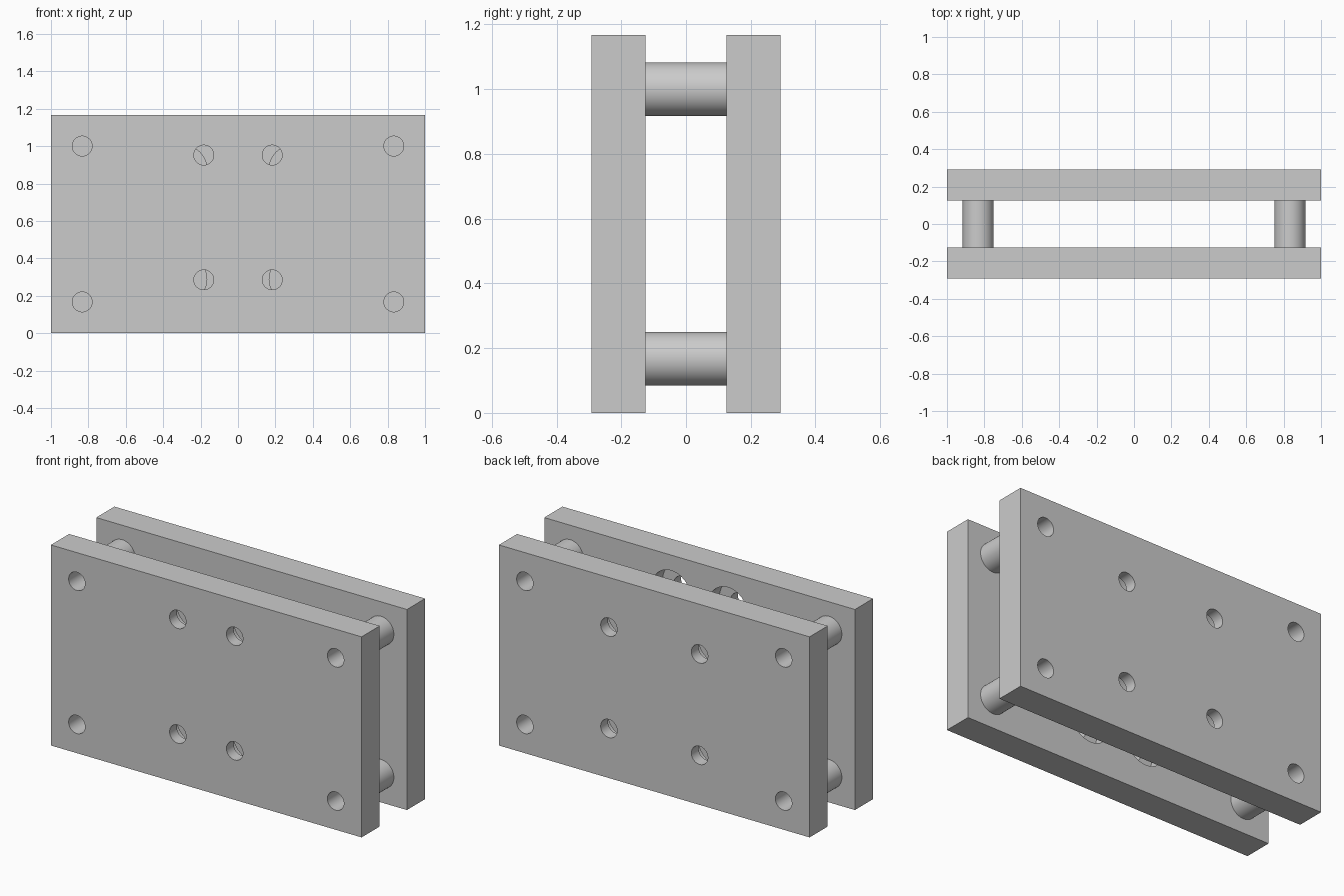
import bpy
from math import pi

cube = bpy.data.objects.get("Cube")
if cube:
    bpy.data.objects.remove(cube, do_unlink=True)

# Dimensions
HEIGHT = 1.167
INNER, OUTER = 0.125, 0.292
HOLE_R, BORE_R, POST_R = 0.053, 0.125, 0.083
BORE_DEPTH = 0.1
POST_X, POST_Z = 0.833, (0.167, 1.0)

steel = bpy.data.materials.new("plain_grey_metal")
steel.use_nodes = True
GREY = (0.6, 0.6, 0.6, 1)
steel.diffuse_color = GREY
steel.node_tree.nodes["Principled BSDF"].inputs["Base Color"].default_value = GREY


def rod(name, x, z, y0, y1, radius):
    """Cylinder running along y from y0 to y1."""
    bpy.ops.mesh.primitive_cylinder_add(
        vertices=64, radius=radius, depth=abs(y1 - y0),
        location=(x, (y0 + y1) / 2, z), rotation=(pi / 2, 0, 0))
    obj = bpy.context.object
    obj.name = name
    return obj


def finish(obj):
    bpy.ops.object.select_all(action='DESELECT')
    obj.select_set(True)
    bpy.context.view_layer.objects.active = obj
    obj.data.materials.clear()
    obj.data.materials.append(steel)
    bpy.ops.object.shade_smooth_by_angle(angle=pi / 6)


def drill(obj, cutter):
    cutter.hide_render = True
    mod = obj.modifiers.new("drill", 'BOOLEAN')
    mod.operation = 'DIFFERENCE'
    mod.solver = 'EXACT'
    mod.object = cutter
    bpy.context.view_layer.objects.active = obj
    bpy.ops.object.modifier_apply(modifier=mod.name)
    bpy.data.objects.remove(cutter, do_unlink=True)


def plate(name, side, screw_x, screw_z):
    """Drilled slab; screw holes are counterbored from the inner face."""
    bpy.ops.mesh.primitive_cube_add(
        size=1, location=(0, side * (INNER + OUTER) / 2, HEIGHT / 2))
    obj = bpy.context.object
    obj.name = name
    obj.scale = (2, OUTER - INNER, HEIGHT)
    bpy.ops.object.transform_apply(location=False, rotation=False, scale=True)
    near, far = side * (INNER - 0.05), side * (OUTER + 0.05)
    for sx in (-1, 1):
        for z in POST_Z:
            drill(obj, rod("cutter", sx * POST_X, z, near, far, HOLE_R))
        for z in screw_z:
            drill(obj, rod("cutter", sx * screw_x, z, near, far, HOLE_R))
            drill(obj, rod("cutter", sx * screw_x, z, near,
                           side * (INNER + BORE_DEPTH), BORE_R))
    finish(obj)


plate("front_plate", -1, 0.183, (0.285, 0.952))
plate("back_plate", 1, 0.292, (0.288, 0.878))

# Spacer posts between the plates
for side, sx in (("right", -1), ("left", 1)):
    for level, z in zip(("lower", "upper"), POST_Z):
        finish(rod(f"{level}_{side}_spacer", sx * POST_X, z, -INNER, INNER, POST_R))
